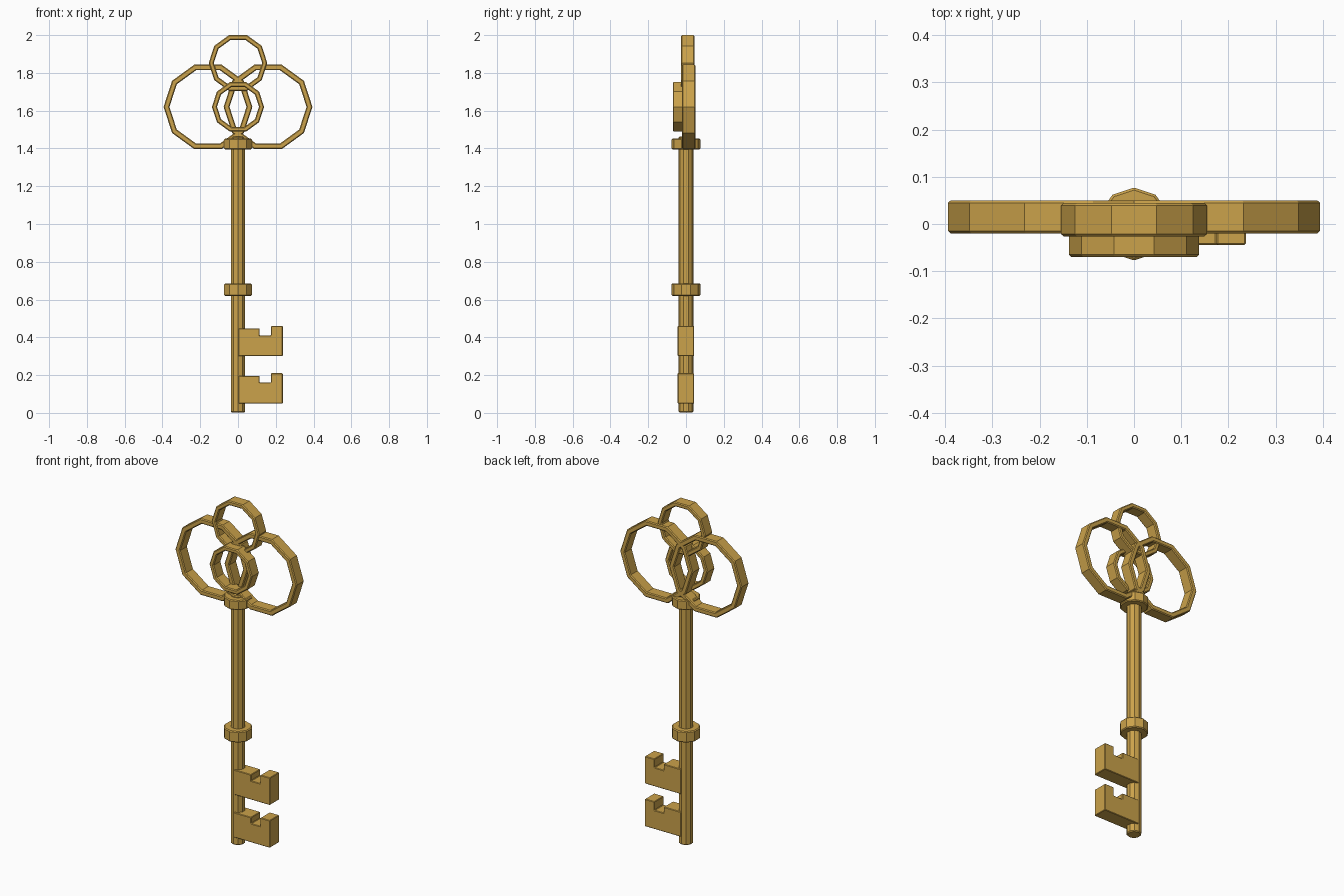
import bpy, bmesh
from math import sin, cos, pi

cube = bpy.data.objects.get("Cube")
if cube:
    bpy.data.objects.remove(cube, do_unlink=True)

SIDES = 10
brass = bpy.data.materials.new("brass")
brass.use_nodes = True
color = (0.60, 0.365, 0.07, 1)
brass.diffuse_color = color
brass.node_tree.nodes["Principled BSDF"].inputs["Base Color"].default_value = color


def finish(name, bm, bevel=0.005):
    """Turn a bmesh into a flat-shaded brass part with a thin chamfer."""
    bmesh.ops.recalc_face_normals(bm, faces=bm.faces)
    mesh = bpy.data.meshes.new(name)
    bm.to_mesh(mesh)
    bm.free()
    mesh.materials.append(brass)
    obj = bpy.data.objects.new(name, mesh)
    bpy.context.collection.objects.link(obj)
    mod = obj.modifiers.new("chamfer", 'BEVEL')
    mod.width = bevel
    mod.segments = 1
    mod.limit_method = 'ANGLE'
    mod.angle_limit = 0.8
    return obj


def ring(name, x, z, radius, wall, y0, y1):
    """Upright faceted hoop with a rectangular section."""
    bm = bmesh.new()
    loops = []
    for i in range(SIDES):
        a = 2 * pi * i / SIDES
        section = [(radius, y0), (radius, y1), (radius - wall, y1), (radius - wall, y0)]
        loops.append([bm.verts.new((x + r * cos(a), y, z + r * sin(a))) for r, y in section])
    for i, a in enumerate(loops):
        b = loops[(i + 1) % SIDES]
        for j in range(4):
            k = (j + 1) % 4
            bm.faces.new((a[j], a[k], b[k], b[j]))
    return finish(name, bm)


def post(name, radius, z0, z1):
    """Upright faceted cylinder with a corner facing front and back."""
    bm = bmesh.new()
    base = [bm.verts.new((radius * sin(2 * pi * i / SIDES), radius * cos(2 * pi * i / SIDES), z0))
            for i in range(SIDES)]
    face = bm.faces.new(base)
    top = bmesh.ops.extrude_face_region(bm, geom=[face])["geom"]
    bmesh.ops.translate(bm, vec=(0, 0, z1 - z0),
                        verts=[v for v in top if isinstance(v, bmesh.types.BMVert)])
    return finish(name, bm)


def bit(name, z):
    """Notched key tooth plate."""
    outline = [(0.003, 0), (0.237, 0), (0.237, 0.16), (0.175, 0.16),
               (0.175, 0.11), (0.115, 0.11), (0.115, 0.146), (0.003, 0.146)]
    bm = bmesh.new()
    face = bm.faces.new([bm.verts.new((x, -0.044, z + h)) for x, h in outline])
    back = bmesh.ops.extrude_face_region(bm, geom=[face])["geom"]
    bmesh.ops.translate(bm, vec=(0, 0.087, 0),
                        verts=[v for v in back if isinstance(v, bmesh.types.BMVert)])
    return finish(name, bm, 0.003)


# Shaft and collars
post("shaft", 0.04, 0.003, 1.462)
post("middle_collar", 0.077, 0.62, 0.685)
post("upper_collar", 0.077, 1.395, 1.452)

# Teeth
bit("lower_bit", 0.05)
bit("upper_bit", 0.30)

# Bow made of interlocking hoops
for side, s in (("left", 1), ("right", -1)):
    ring(side + "_bow_ring", s * 0.159, 1.62, 0.235, 0.031, -0.02, 0.05)
ring("top_bow_ring", 0, 1.8525, 0.155, 0.027, -0.026, 0.044)
ring("front_bow_ring", 0, 1.62, 0.138, 0.027, -0.07, 0.0)
